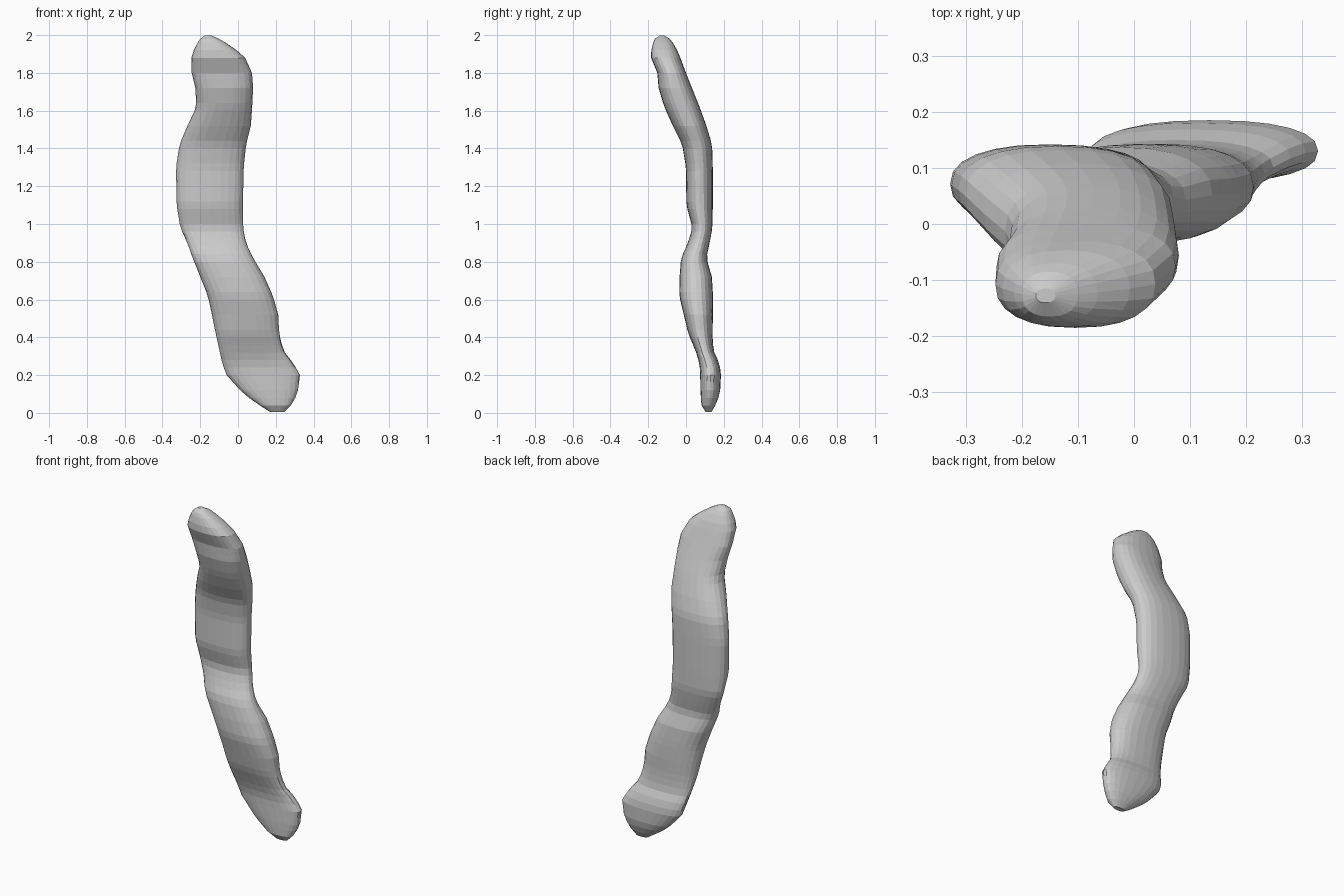
import bpy, bmesh, math

# Horizontal slices: z, left x, right x, front y, back y
SLICES = [
    (0.005, 0.17, 0.245, 0.105, 0.135), (0.04, 0.115, 0.28, 0.082, 0.155),
    (0.10, 0.03, 0.315, 0.077, 0.18), (0.20, -0.06, 0.328, 0.075, 0.185),
    (0.26, -0.083, 0.295, 0.072, 0.178), (0.33, -0.098, 0.24, 0.05, 0.145),
    (0.42, -0.118, 0.218, 0.012, 0.14), (0.52, -0.138, 0.213, -0.012, 0.143),
    (0.62, -0.16, 0.185, -0.036, 0.143), (0.72, -0.20, 0.14, -0.034, 0.137),
    (0.82, -0.24, 0.08, -0.026, 0.108), (0.90, -0.268, 0.042, 0.01, 0.125),
    (0.98, -0.305, 0.027, 0.034, 0.14), (1.10, -0.325, 0.026, 0.002, 0.142),
    (1.30, -0.328, 0.03, 0.0, 0.142), (1.42, -0.31, 0.043, -0.02, 0.138),
    (1.52, -0.268, 0.068, -0.07, 0.108), (1.62, -0.22, 0.075, -0.115, 0.072),
    (1.72, -0.226, 0.08, -0.145, 0.032), (1.80, -0.245, 0.074, -0.152, 0.0),
    (1.88, -0.247, 0.038, -0.185, -0.03), (1.94, -0.228, -0.03, -0.183, -0.055),
    (1.98, -0.20, -0.10, -0.165, -0.085), (1.998, -0.175, -0.14, -0.14, -0.115),
]
SIDES = 24
STEP = 0.04


def slice_at(z):
    """Smoothly interpolated slice at height z."""
    for i in range(len(SLICES) - 1):
        a, b = SLICES[i], SLICES[i + 1]
        if z <= b[0]:
            t = (z - a[0]) / (b[0] - a[0])
            return [p + (q - p) * t for p, q in zip(a, b)]
    return list(SLICES[-1])


def rounded(v, power):
    return math.copysign(abs(v) ** power, v)


# Ring heights: an even grid plus the tight end slices
heights = [0.005, 0.02] + [STEP * i for i in range(1, 50)] + [1.98, 1.998]

bm = bmesh.new()
rings = []
for h in heights:
    z, x0, x1, y0, y1 = slice_at(h)
    cx, cy, rx, ry = (x0 + x1) / 2, (y0 + y1) / 2, (x1 - x0) / 2, (y1 - y0) / 2
    ring = []
    for k in range(SIDES):
        a = 2 * math.pi * k / SIDES
        ring.append(bm.verts.new((cx + rx * rounded(math.cos(a), 0.85),
                                  cy + ry * rounded(math.sin(a), 0.85), z)))
    rings.append(ring)

# Skin between rings, triangulated like a faceted surface, with closed ends
for lo, hi in zip(rings, rings[1:]):
    for k in range(SIDES):
        n = (k + 1) % SIDES
        bm.faces.new((lo[k], lo[n], hi[n], hi[k]))
bm.faces.new(rings[0][::-1])
bm.faces.new(rings[-1])
bmesh.ops.triangulate(bm, faces=bm.faces[:])
bmesh.ops.recalc_face_normals(bm, faces=bm.faces[:])

mesh = bpy.data.meshes.new("curved_lumpy_body")
bm.to_mesh(mesh)
bm.free()
body = bpy.data.objects.new("curved_lumpy_body", mesh)
bpy.context.collection.objects.link(body)
